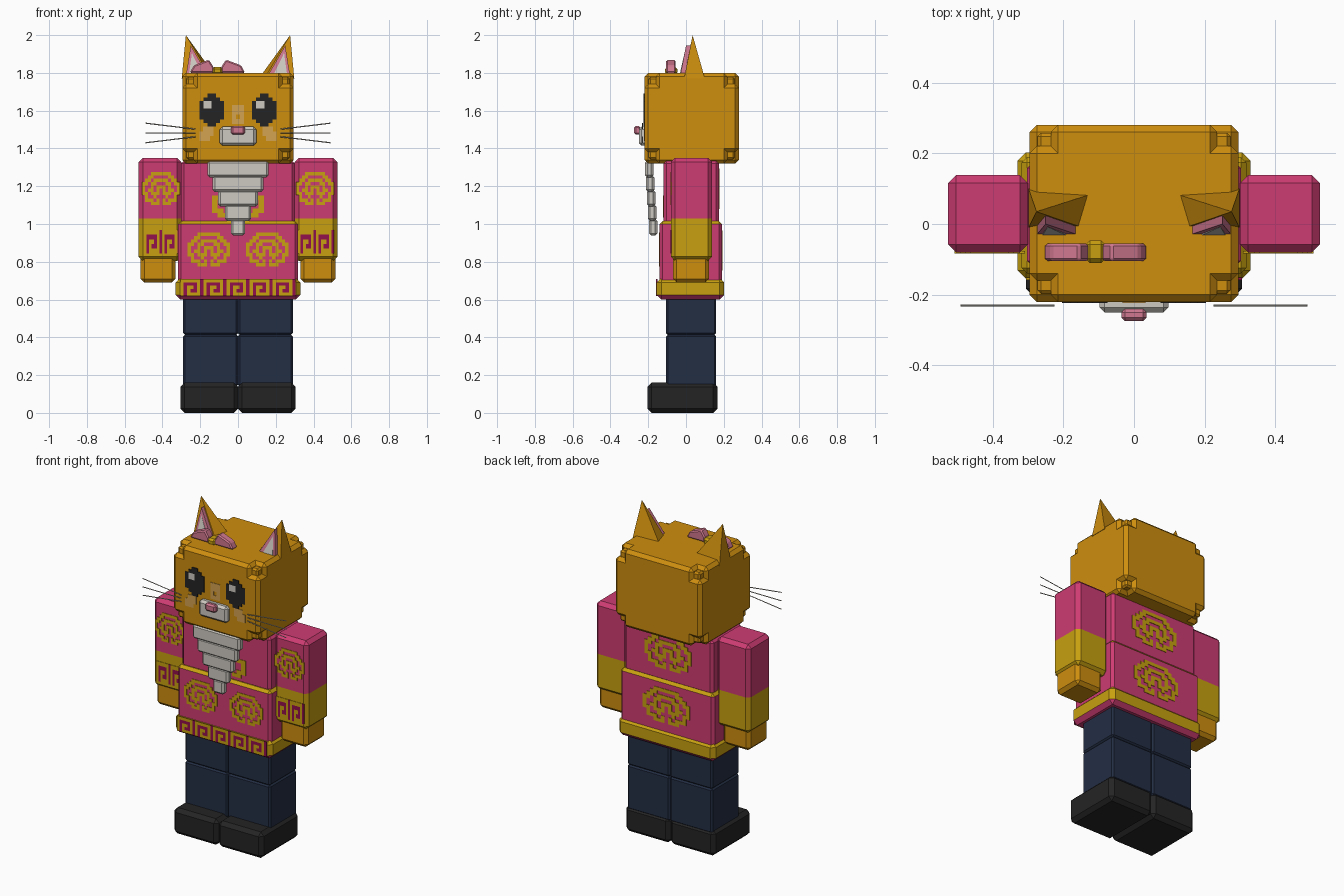
import bpy, bmesh
from mathutils import Matrix, Vector

if "Cube" in bpy.data.objects:
    bpy.data.objects.remove(bpy.data.objects["Cube"], do_unlink=True)


def material(name, hexcode):
    srgb = [int(hexcode[i:i + 2], 16) / 255 for i in (0, 2, 4)]
    col = [c / 12.92 if c < 0.04 else ((c + 0.055) / 1.055) ** 2.4 for c in srgb] + [1]
    m = bpy.data.materials.new(name)
    m.use_nodes = True
    m.diffuse_color = col
    m.node_tree.nodes["Principled BSDF"].inputs["Base Color"].default_value = col
    return m


ORANGE = material("orange fur", "CE8E0E")
GOLD = material("gold trim", "C8A010")
PINK = material("pink cloth", "CE3C72")
CRIMSON = material("crimson band", "920F4C")
NAVY = material("navy trousers", "232E44")
BLACK = material("black", "242424")
WHITE = material("off white", "CECAC2")
ROSE = material("rose", "D07890")
TAN = material("tan fur", "D4A352")


def finish(name, bm, mats):
    me = bpy.data.meshes.new(name)
    bmesh.ops.recalc_face_normals(bm, faces=bm.faces)
    bm.to_mesh(me)
    bm.free()
    for m in mats:
        me.materials.append(m)
    ob = bpy.data.objects.new(name, me)
    bpy.context.collection.objects.link(ob)
    return ob


def add_box(bm, x, y, z, bevel=0.0):
    """Add a chamfered box given (min, max) on each axis."""
    ext = [sorted(a) for a in (x, y, z)]
    mid = Vector([(a + b) / 2 for a, b in ext])
    size = [b - a for a, b in ext]
    mat = Matrix.Translation(mid) @ Matrix.Diagonal((*size, 1))
    verts = bmesh.ops.create_cube(bm, size=1, matrix=mat)["verts"]
    if bevel:
        edges = list({e for v in verts for e in v.link_edges})
        bmesh.ops.bevel(bm, geom=edges, offset=bevel, segments=1, affect='EDGES')


def block(name, x, y, z, mats, bevel=0.02, cut=None, rule=None):
    """One chamfered block; a rule picks the material of each face."""
    bm = bmesh.new()
    add_box(bm, x, y, z, bevel)
    if cut:
        bmesh.ops.bisect_plane(bm, geom=bm.verts[:] + bm.edges[:] + bm.faces[:],
                               plane_co=(0, 0, cut), plane_no=(0, 0, 1))
    bm.normal_update()
    if rule:
        for f in bm.faces:
            f.material_index = int(rule(f))
    return finish(name, bm, mats)


def slab(name, outline, back, mat, bevel=0.0):
    """Closed solid from an outline, extruded backwards."""
    bm = bmesh.new()
    face = bm.faces.new([bm.verts.new(p) for p in outline])
    out = bmesh.ops.extrude_face_region(bm, geom=[face])["geom"]
    bmesh.ops.translate(bm, vec=(0, back, 0), verts=[v for v in out if isinstance(v, bmesh.types.BMVert)])
    if bevel:
        bmesh.ops.bevel(bm, geom=bm.edges[:], offset=bevel, segments=1, affect='EDGES')
    return finish(name, bm, [mat])


def paint(name, rows, key, x, y, z):
    """Thin plates laid out from a character map; x and z are (min, max)."""
    bm = bmesh.new()
    mats = list(key.values())
    w = (x[1] - x[0]) / len(rows[0])
    h = (z[1] - z[0]) / len(rows)
    for r, row in enumerate(rows):
        top = z[1] - r * h
        start = 0
        for c in range(1, len(row) + 1):
            if c < len(row) and row[c] == row[start]:
                continue
            if row[start] in key:
                old = set(bm.faces)
                add_box(bm, (x[0] + start * w, x[0] + c * w), (y - 0.003, y + 0.003), (top - h, top))
                for f in set(bm.faces) - old:
                    f.material_index = mats.index(key[row[start]])
            start = c
    return finish(name, bm, mats)


ROSETTE = ["...XXXXXXX...",
           "..XX.....XX..",
           ".XX.XXXXX.XX.",
           "XX.XX...XX.XX",
           "X..X.XXX.X..X",
           "X.XX.X.X.XX.X",
           "XX.XXX.XXX.XX",
           ".X..X...X..X.",
           ".XXX.X.X.XXX.",
           "...XXX.XXX..."]
KEY = ["XXXXXX.",
       "XooooXo",
       "XoXXoXo",
       "XoXooXo",
       "XoXXXXo"]
KEY = [r.replace(".", "o") for r in KEY]
EYE = ["..DD..",
       ".DDDD.",
       "DWWDDD",
       "DWWDDD",
       "DDDDDD",
       "DDDDDD",
       "DDDDDD",
       ".DDDD.",
       "..DD.."]
BAND = {"X": GOLD, "o": CRIMSON}
LEAF = {"X": GOLD}

# Head: three boxes, each short on one axis, leave a notch at every corner
bm = bmesh.new()
head = [(-0.295, 0.295), (-0.22, 0.28), (1.32, 1.8)]
for axis in range(3):
    dims = [(a + 0.06, b - 0.06) if i == axis else (a, b) for i, (a, b) in enumerate(head)]
    add_box(bm, *dims, 0.02)
add_box(bm, *[(a + 0.022, b - 0.022) for a, b in head], 0.01)
finish("head", bm, [ORANGE])

# Face
block("muzzle", (-0.097, 0.097), (-0.25, -0.2), (1.415, 1.515), [WHITE], 0.014)
block("nose", (-0.036, 0.036), (-0.275, -0.24), (1.473, 1.52), [ROSE], 0.01)
paint("forehead_patch", ["XXX", "XXX", "X.X", "XXX"], {"X": TAN}, (-0.032, 0.032), -0.22, (1.53, 1.63))

for s, side in ((1, "left"), (-1, "right")):
    eye_x, cheek_x = s * 0.139, s * 0.167
    paint(side + "_eye", EYE, {"D": BLACK, "W": WHITE}, (eye_x - 0.064, eye_x + 0.064), -0.221, (1.515, 1.69))
    paint(side + "_cheek", ["XXX.", "XXXX", ".XXX"][::s], {"X": TAN},
          (cheek_x - 0.037, cheek_x + 0.037), -0.22, (1.44, 1.515))

    # Whiskers
    cu = bpy.data.curves.new(side + "_whiskers", 'CURVE')
    cu.dimensions = '3D'
    cu.bevel_depth = 0.003
    cu.bevel_resolution = 0
    cu.materials.append(WHITE)
    for lean in (-1, 0, 1):
        sp = cu.splines.new('POLY')
        sp.points.add(1)
        sp.points[0].co = (s * 0.225, -0.23, 1.482 + lean * 0.02, 1)
        sp.points[1].co = (s * 0.49, -0.23, 1.482 + lean * 0.052, 1)
    bpy.context.collection.objects.link(bpy.data.objects.new(side + "_whiskers", cu))

    # Ear: leaning pyramid with a rose and white lining
    bm = bmesh.new()
    base = [bm.verts.new((s * x, y, 1.77)) for x, y in ((0.298, -0.01), (0.14, -0.012), (0.11, 0.088), (0.298, 0.1))]
    tip = bm.verts.new((s * 0.276, 0.035, 2.0))
    bm.faces.new(base)
    for i in range(4):
        bm.faces.new((base[i], base[(i + 1) % 4], tip))
    finish(side + "_ear", bm, [ORANGE])
    slab(side + "_ear_lining", [(s * 0.275, -0.03, 1.79), (s * 0.16, -0.03, 1.79), (s * 0.25, 0, 1.945)], 0.028, ROSE)
    slab(side + "_ear_center", [(s * 0.26, -0.034, 1.79), (s * 0.187, -0.034, 1.79), (s * 0.244, -0.008, 1.905)],
         0.008, WHITE)

    # Bow loop
    mid = -0.109
    loop = [(0.02, 1.8), (0.02, 1.83), (0.045, 1.87), (0.125, 1.84), (0.146, 1.8)]
    slab(side + "_bow_loop", [(mid + s * x, -0.105, z) for x, z in loop], 0.05, ROSE, 0.007)

    # Arm: sleeve with a gold cuff, then the hand
    block(side + "_sleeve", (s * 0.3, s * 0.526), (-0.08, 0.138), (0.805, 1.35), [PINK, GOLD], 0.022,
          cut=1.03, rule=lambda f: f.calc_center_median().z < 1.03)
    block(side + "_hand", (s * 0.33, s * 0.515), (-0.07, 0.122), (0.69, 0.84), [ORANGE], 0.02)
    ax = s * 0.408
    paint(side + "_sleeve_rosette", ROSETTE, LEAF, (ax - 0.1, ax + 0.1), -0.08, (1.1, 1.275))
    paint(side + "_cuff_band", [r * 2 for r in KEY], BAND, (ax - 0.09, ax + 0.1), -0.08, (0.845, 0.968))

    # Leg in two segments, and the shoe
    block(side + "_thigh", (0, s * 0.29), (-0.105, 0.16), (0.412, 0.62), [NAVY], 0.01)
    block(side + "_shin", (0, s * 0.29), (-0.105, 0.16), (0.14, 0.415), [NAVY], 0.01)
    block(side + "_shoe", (0, s * 0.305), (-0.205, 0.166), (0, 0.16), [BLACK], 0.022)

    # Front rosettes on the lower tunic
    rx = s * 0.155
    paint(side + "_front_rosette", ROSETTE, LEAF, (rx - 0.112, rx + 0.112), -0.14, (0.775, 0.955))

block("bow_knot", (-0.137, -0.081), (-0.11, -0.046), (1.79, 1.832), [GOLD], 0.012)

# Tunic
block("upper_tunic", (-0.302, 0.302), (-0.12, 0.175), (1.0, 1.335), [PINK], 0.016)
block("lower_tunic", (-0.318, 0.318), (-0.14, 0.19), (0.68, 1.015), [PINK, GOLD], 0.016,
      rule=lambda f: f.normal.z > 0.3)
block("tunic_hem", (-0.33, 0.33), (-0.155, 0.202), (0.6, 0.715), [GOLD, PINK], 0.024,
      rule=lambda f: f.normal.z < -0.3)
paint("hem_band", [r * 5 for r in KEY], BAND, (-0.305, 0.305), -0.155, (0.618, 0.71))
paint("chest_motif", ["XX.....XX", "X.......X", "X.......X", "XX.....XX", ".XX.X.XX."], LEAF,
      (-0.138, 0.138), -0.12, (1.035, 1.15))
paint("upper_back_rosette", ROSETTE, LEAF, (-0.16, 0.16), 0.175, (1.08, 1.295))
paint("lower_back_rosette", ROSETTE, LEAF, (-0.16, 0.16), 0.19, (0.755, 0.965))

# Chest ruff: tiers narrowing downwards
for i, half in enumerate((0.162, 0.135, 0.105, 0.07, 0.038)):
    top = 1.335 - i * 0.077
    y = -0.217 + i * 0.005
    block("ruff_tier_" + "abcde"[i], (-half, half), (y, y + 0.045), (top - 0.088, top), [WHITE], 0.012)
